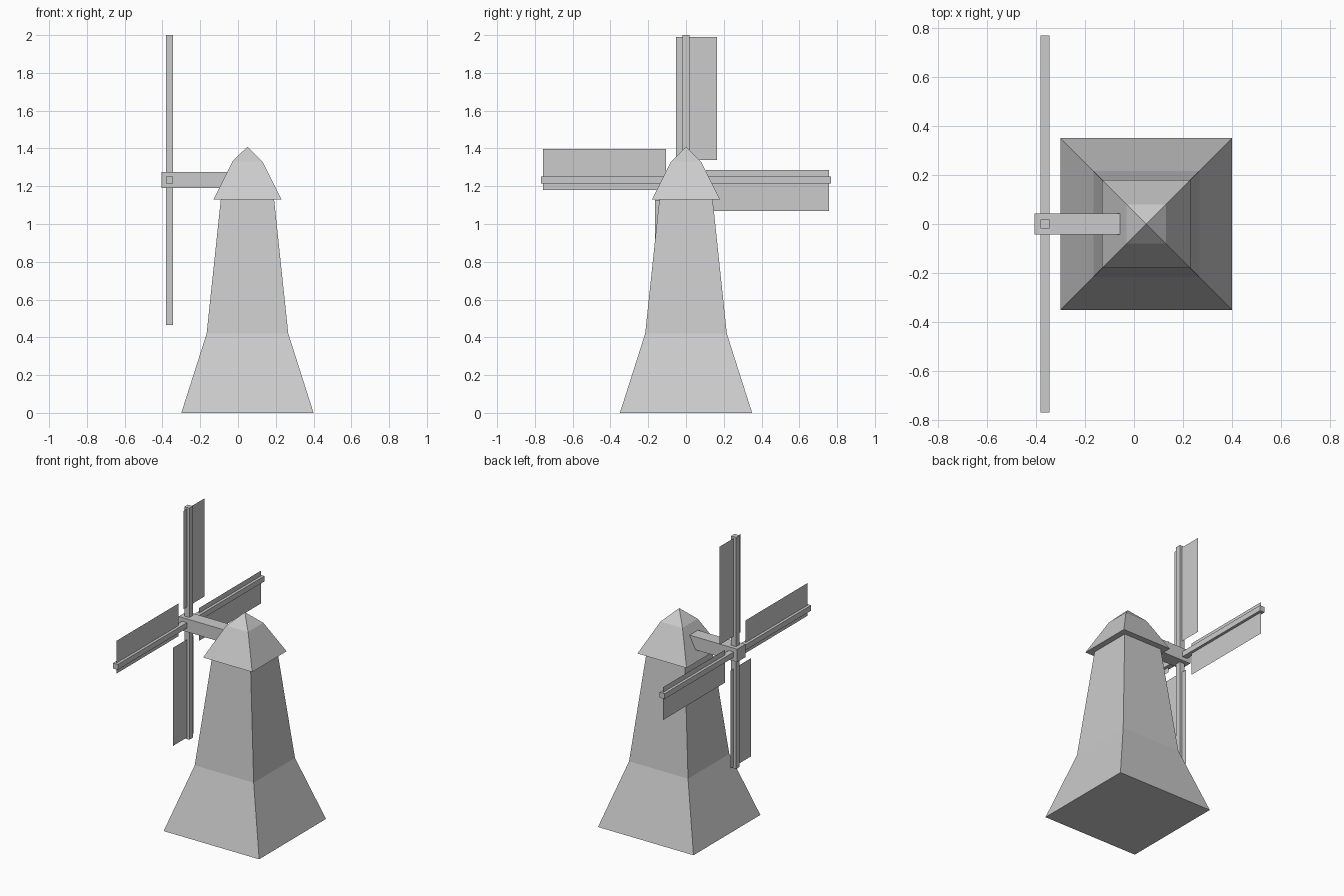
import bpy, bmesh
from math import pi
from mathutils import Matrix

if "Cube" in bpy.data.objects:
    bpy.data.objects.remove(bpy.data.objects["Cube"])

CX = 0.05               # tower axis
HUB = (-0.362, 0, 1.233)  # sail wheel centre


def make_object(name, bm):
    bmesh.ops.recalc_face_normals(bm, faces=bm.faces)
    me = bpy.data.meshes.new(name)
    bm.to_mesh(me)
    bm.free()
    ob = bpy.data.objects.new(name, me)
    bpy.context.collection.objects.link(ob)
    return ob


def square_loft(name, levels, apex=None):
    """Stack square rings (z, half width), closed by a flat top or an apex."""
    bm = bmesh.new()
    rings = [[bm.verts.new((CX + sx * h, sy * h, z))
              for sx, sy in ((-1, -1), (1, -1), (1, 1), (-1, 1))]
             for z, h in levels]
    bm.faces.new(rings[0])
    for a, b in zip(rings, rings[1:]):
        for i in range(4):
            j = (i + 1) % 4
            bm.faces.new((a[i], a[j], b[j], b[i]))
    top = rings[-1]
    if apex is None:
        bm.faces.new(top)
    else:
        tip = bm.verts.new((CX, 0, apex))
        for i in range(4):
            bm.faces.new((top[i], top[(i + 1) % 4], tip))
    return make_object(name, bm)


def box(name, center, size):
    bm = bmesh.new()
    bmesh.ops.create_cube(bm, size=1)
    bmesh.ops.scale(bm, vec=size, verts=bm.verts)
    ob = make_object(name, bm)
    ob.location = center
    return ob


# Flared tower and overhanging cap
square_loft("tower", [(0, 0.35), (0.42, 0.216), (1.13, 0.141)])
square_loft("cap", [(1.13, 0.18), (1.33, 0.08)], apex=1.41)

# Shaft running into the cap
box("shaft", (-0.2025, 0, HUB[2]), (0.405, 0.086, 0.086))

# Crossed spars
box("vertical_spar", HUB, (0.036, 0.036, 1.534))
box("horizontal_spar", HUB, (0.036, 1.534, 0.036))

# Four thin sails, each offset to one side of its spar
for k in range(4):
    bm = bmesh.new()
    bm.faces.new([bm.verts.new((0, y, z)) for y, z in
                  ((-0.052, 0.107), (0.165, 0.107), (0.165, 0.757), (-0.052, 0.757))])
    bm.transform(Matrix.Rotation(k * pi / 2, 4, 'X'))
    make_object(f"sail_{k + 1}", bm).location = HUB
